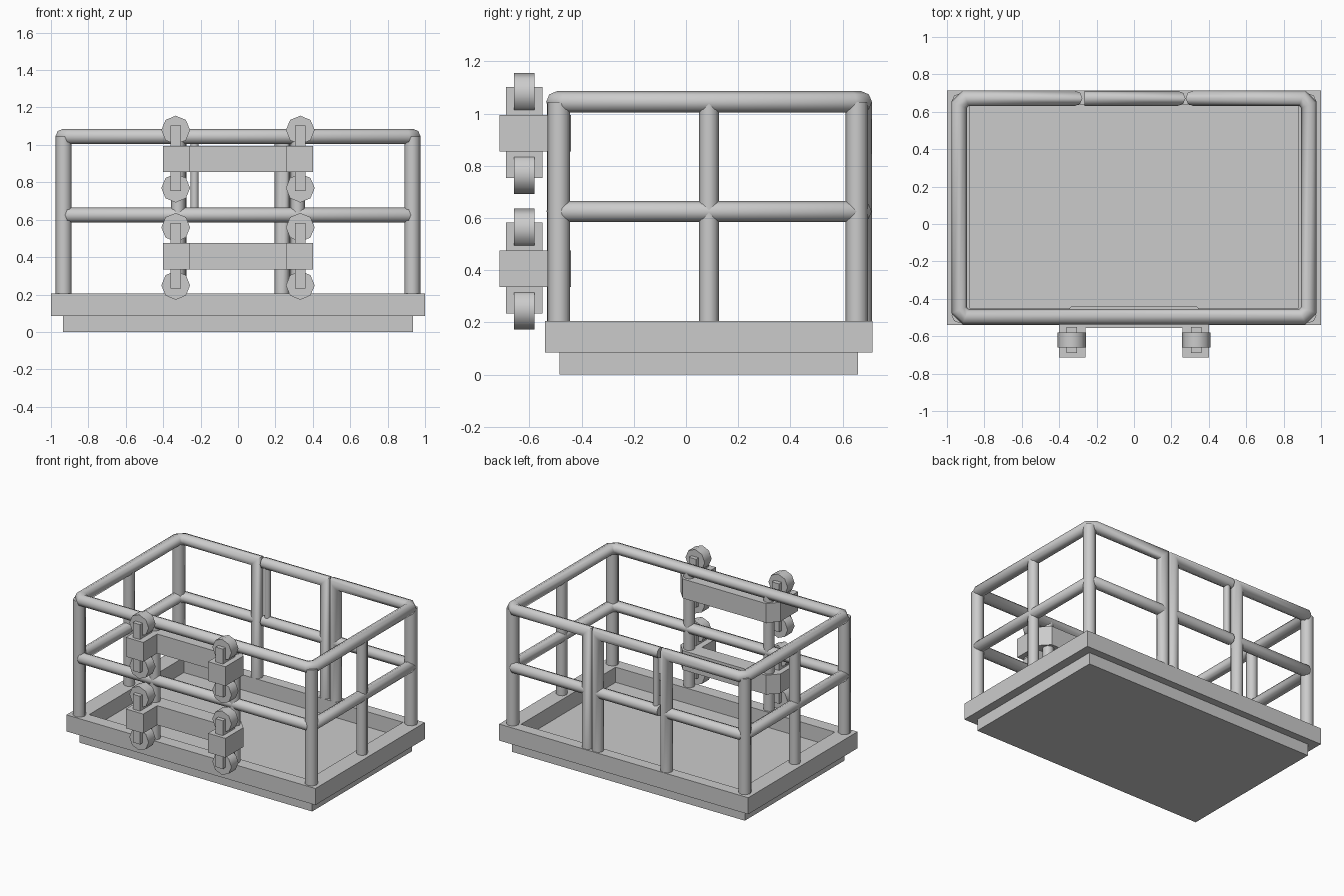
import bpy, bmesh
from math import pi, cos, sin
from mathutils import Vector

if "Cube" in bpy.data.objects:
    bpy.data.objects.remove(bpy.data.objects["Cube"])


def finish(name, bm, smooth=None):
    bmesh.ops.recalc_face_normals(bm, faces=bm.faces[:])
    me = bpy.data.meshes.new(name)
    bm.to_mesh(me)
    bm.free()
    ob = bpy.data.objects.new(name, me)
    bpy.context.collection.objects.link(ob)
    if smooth:
        bpy.ops.object.select_all(action='DESELECT')
        ob.select_set(True)
        bpy.context.view_layer.objects.active = ob
        bpy.ops.object.shade_smooth_by_angle(angle=smooth)
    return ob


def box_bm(lo, hi):
    bm = bmesh.new()
    bmesh.ops.create_cube(bm, size=1)
    for v in bm.verts:
        v.co = [hi[i] if v.co[i] > 0 else lo[i] for i in range(3)]
    return bm


def tube(name, pts, r=0.041, sides=8):
    """Sweep an octagon along a path with mitred corners."""
    pts = [Vector(p) for p in pts]
    dirs = [(b - a).normalized() for a, b in zip(pts, pts[1:])]
    d = dirs[0]
    u = d.cross(Vector((0, 0, 1)) if abs(d.z) < 0.9 else Vector((0, 1, 0))).normalized()
    w = d.cross(u)
    ring = [pts[0] + r * (cos(2 * pi * k / sides) * u + sin(2 * pi * k / sides) * w)
            for k in range(sides)]
    bm = bmesh.new()
    prev = [bm.verts.new(c) for c in ring]
    bm.faces.new(prev)
    for i, d in enumerate(dirs):
        n = d + dirs[i + 1] if i + 1 < len(dirs) else d
        ring = [c + d * ((pts[i + 1] - c).dot(n) / d.dot(n)) for c in ring]
        cur = [bm.verts.new(c) for c in ring]
        for k in range(sides):
            j = (k + 1) % sides
            bm.faces.new((prev[k], prev[j], cur[j], cur[k]))
        prev = cur
    bm.faces.new(prev)
    return finish(name, bm, smooth=pi * 0.28)


def extrude_plan(name, outline, z0, z1):
    bm = bmesh.new()
    f = bm.faces.new([bm.verts.new((x, y, z0)) for x, y in outline])
    res = bmesh.ops.extrude_face_region(bm, geom=[f])
    for v in res['geom']:
        if isinstance(v, bmesh.types.BMVert):
            v.co.z = z1
    return finish(name, bm)


# Platform: base slab and a tray with raised rim
finish("base_slab", box_bm((-0.935, -0.485, 0), (0.935, 0.66, 0.09)))
bm = box_bm((-1, -0.54, 0.085), (1, 0.715, 0.205))
top = max(bm.faces, key=lambda f: f.calc_center_median().z)
bmesh.ops.inset_region(bm, faces=[top], thickness=0.05)
for v in top.verts:
    v.co = (0.88 if v.co.x > 0 else -0.88, 0.635 if v.co.y > 0 else -0.45, 0.205)
hole = bmesh.ops.extrude_face_region(bm, geom=[top])
for v in hole['geom']:
    if isinstance(v, bmesh.types.BMVert):
        v.co.z = 0.095
if top.is_valid:
    bmesh.ops.delete(bm, geom=[top], context='FACES_ONLY')
finish("platform_tray", bm)

# Guard rails: top loop turns down into the gate posts, mid loop ends at them
BACK, FRONT, SIDE, TOP, MID, C = 0.672, -0.495, 0.935, 1.045, 0.625, 0.035
POST = 0.317


def half_loop(z):
    return [(POST, BACK, z), (SIDE - C, BACK, z), (SIDE, BACK - C, z),
            (SIDE, FRONT + C, z), (SIDE - C, FRONT, z)]


def full_loop(z):
    right = half_loop(z)
    return right + [(-x, y, h) for x, y, h in reversed(right)]


tube("top_rail", [(POST, BACK, 0.2)] + full_loop(TOP) + [(-POST, BACK, 0.2)])
tube("mid_rail", full_loop(MID), r=0.04)

# Upright posts
for s, side in ((-1, "left"), (1, "right")):
    tube(side + "_front_corner_post", [(s * 0.932, -0.487, 0.2), (s * 0.932, -0.487, TOP)], r=0.043)
    tube(side + "_back_corner_post", [(s * 0.932, 0.655, 0.2), (s * 0.932, 0.655, TOP)], r=0.043)
    tube(side + "_middle_post", [(s * SIDE, 0.088, 0.2), (s * SIDE, 0.088, TOP)], r=0.038)
    tube(side + "_front_post", [(s * 0.32, FRONT, 0.2), (s * 0.32, FRONT, TOP)], r=0.038)

# Gate in the back rail
tube("gate_frame", [(0.235, BACK, 0.2), (0.235, BACK, TOP), (-0.265, BACK, TOP)], r=0.04)
tube("gate_mid_rail", [(0.235, BACK, MID), (-0.265, BACK, MID)], r=0.04)
tube("gate_end_post", [(-0.232, BACK, MID), (-0.232, BACK, TOP)], r=0.022)

# Two roller brackets on the front, each with two arms and four rollers
half = [(0.26, -0.555), (0.26, -0.715), (0.4, -0.715), (0.4, -0.51), (0.335, -0.44)]
outline = half + [(-x, y) for x, y in reversed(half)]
for level, zc in (("lower", 0.405), ("upper", 0.925)):
    extrude_plan(level + "_bracket", outline, zc - 0.07, zc + 0.07)
    for s, side in ((-1, "left"), (1, "right")):
        x = s * 0.333
        finish(f"{level}_{side}_roller_arm",
               box_bm((x - 0.029, -0.69, zc - 0.172), (x + 0.029, -0.55, zc + 0.178)))
        for dz, pos in ((-0.156, "bottom"), (0.154, "top")):
            z = zc + dz
            tube(f"{level}_{side}_{pos}_roller", [(x, -0.66, z), (x, -0.58, z)], r=0.077)
